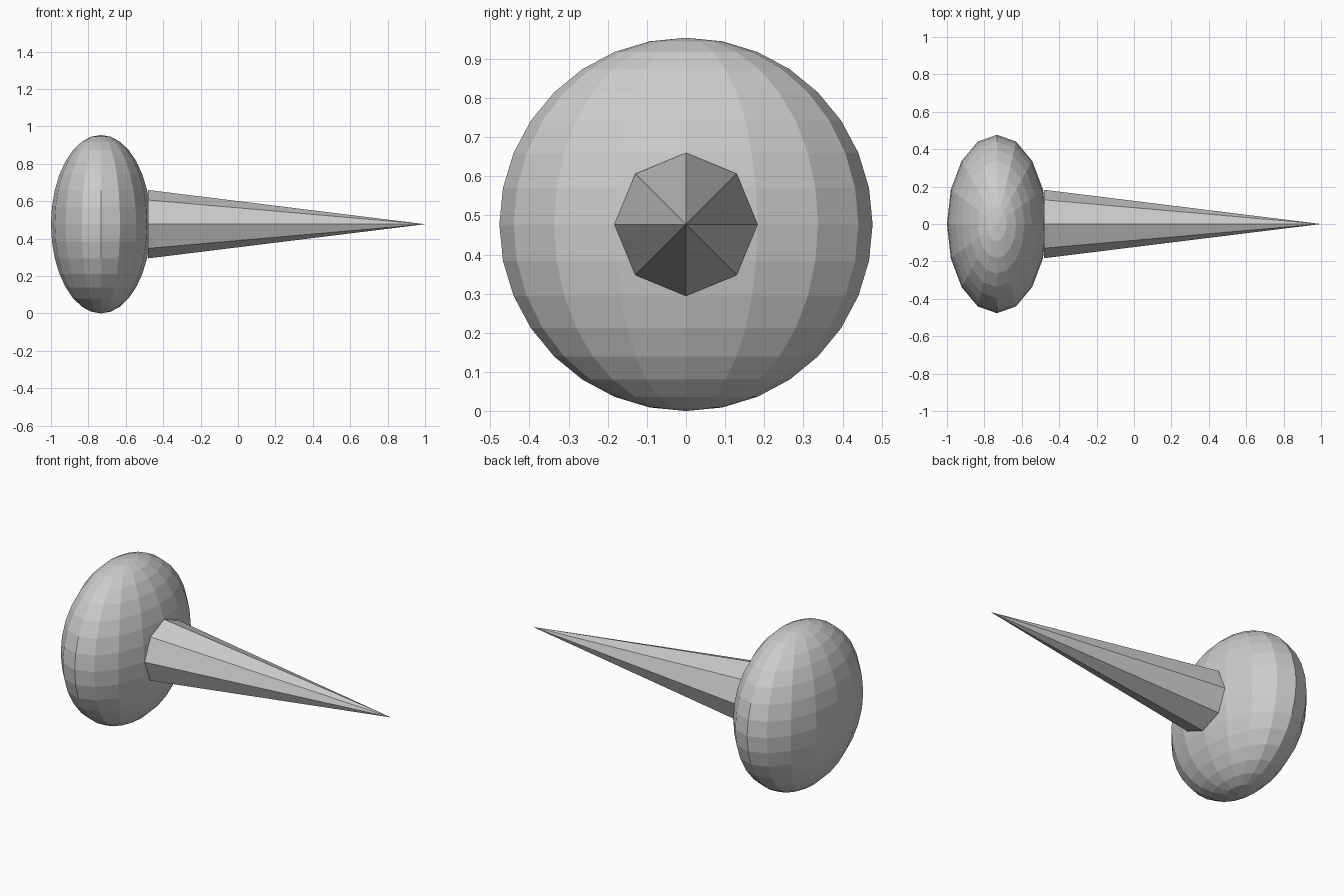
import bpy
from math import pi

if "Cube" in bpy.data.objects:
    bpy.data.objects.remove(bpy.data.objects["Cube"])

CENTRE_Z = 0.477

# Flattened head: squashed low-poly sphere, poles along z
bpy.ops.mesh.primitive_uv_sphere_add(segments=16, ring_count=16, radius=1,
                                     location=(-0.733, 0, CENTRE_Z))
head = bpy.context.object
head.name = "head"
head.scale = (0.267, 0.477, 0.477)
bpy.ops.object.transform_apply(location=False, rotation=False, scale=True)

# Eight-sided spike pointing along +x, base resting on the head
base_x, tip_x = -0.482, 1.0
bpy.ops.mesh.primitive_cone_add(vertices=8, radius1=0.183, radius2=0,
                                depth=tip_x - base_x,
                                location=((base_x + tip_x) / 2, 0, CENTRE_Z),
                                rotation=(0, pi / 2, 0))
spike = bpy.context.object
spike.name = "spike"

for part in (head, spike):
    part.data.shade_flat()
